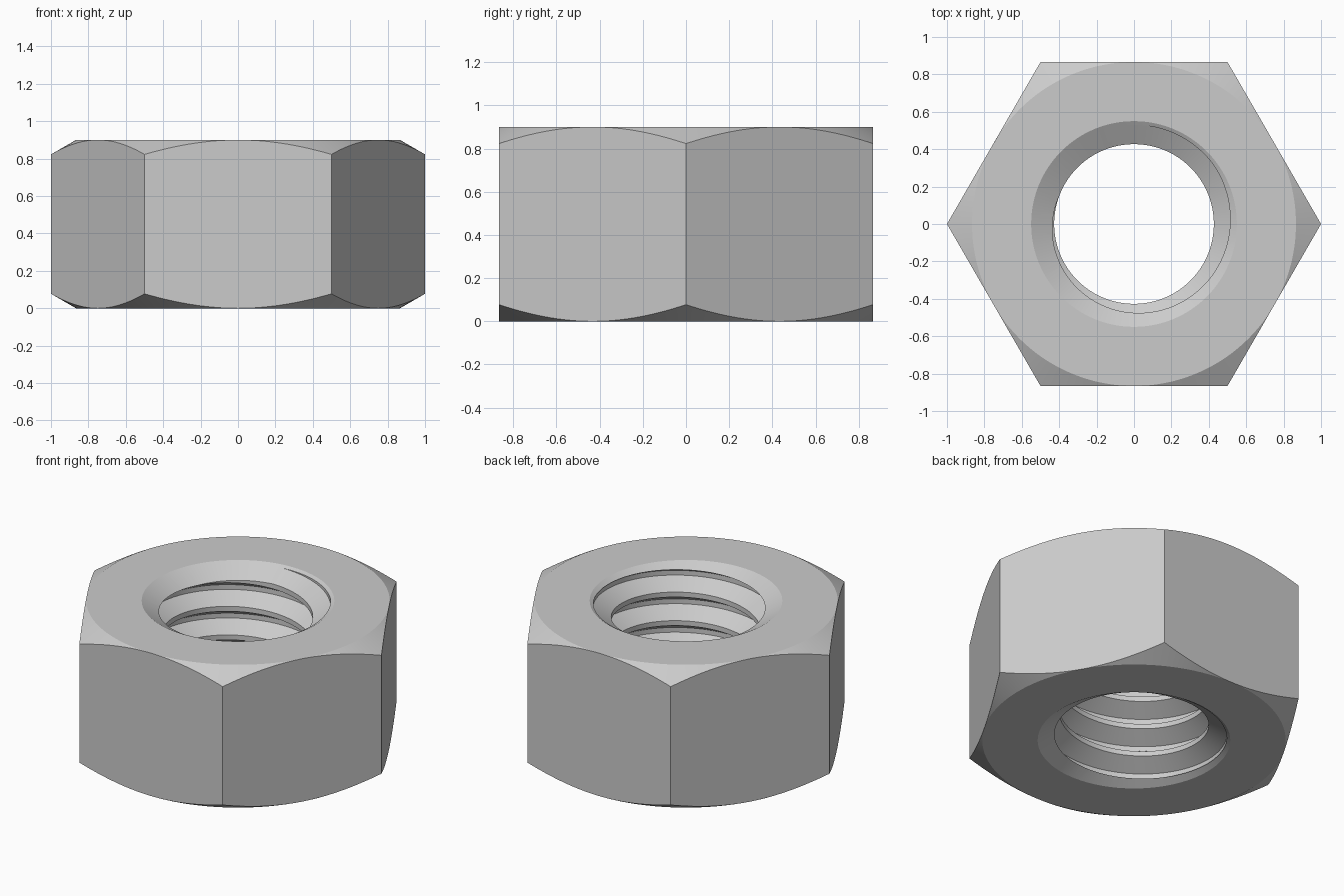
import bpy, bmesh, math

if "Cube" in bpy.data.objects:
    bpy.data.objects.remove(bpy.data.objects["Cube"])

H, MINOR, MAJOR, RIM = 0.9, 0.427, 0.53, 0.55
PITCH, N = 0.18, 96
SLOPE = math.tan(math.radians(30))


def finish(name, bm):
    bmesh.ops.recalc_face_normals(bm, faces=bm.faces)
    mesh = bpy.data.meshes.new(name)
    bm.to_mesh(mesh)
    bm.free()
    ob = bpy.data.objects.new(name, mesh)
    bpy.context.collection.objects.link(ob)
    return ob


def lathe(name, profile, n=N):
    """Closed solid of revolution; first and last rings are capped."""
    bm = bmesh.new()
    rings = [[bm.verts.new((r * math.cos(2 * math.pi * i / n),
                            r * math.sin(2 * math.pi * i / n), z))
              for i in range(n)] for r, z in profile]
    for a, b in zip(rings, rings[1:]):
        for i in range(n):
            j = (i + 1) % n
            bm.faces.new((a[i], a[j], b[j], b[i]))
    bm.faces.new(rings[0])
    bm.faces.new(rings[-1])
    return finish(name, bm)


def helix_tap(name):
    """Solid tap: stacked helical profile rows, closed by end caps."""
    bm = bmesh.new()
    flank = (MAJOR - MINOR) * SLOPE
    root = 0.03
    profile = [(MAJOR, 0), (MAJOR, root), (MINOR, root + flank), (MINOR, PITCH - flank)]
    turns = 8
    rows = []
    for k in range(turns):
        for r, dz in profile:
            rows.append((r, dz + k * PITCH - 0.24 - PITCH))
    # one extra seam column, one pitch higher, shares vertices with the next turn
    grid = [[bm.verts.new((r * math.cos(2 * math.pi * i / N),
                           r * math.sin(2 * math.pi * i / N),
                           z + PITCH * i / N)) for i in range(N)] for r, z in rows]
    P = len(profile)
    for a in range(len(rows) - 1):
        for i in range(N - 1):
            bm.faces.new((grid[a][i], grid[a][i + 1], grid[a + 1][i + 1], grid[a + 1][i]))
        if a + 1 + P < len(rows):
            bm.faces.new((grid[a][N - 1], grid[a + P][0], grid[a + 1 + P][0], grid[a + 1][N - 1]))
    # caps: fan each open boundary loop to a centre point
    edges = [e for e in bm.edges if e.is_boundary]
    low = bm.verts.new((0, 0, -0.6))
    high = bm.verts.new((0, 0, 1.5))
    for e in edges:
        mid = (e.verts[0].co.z + e.verts[1].co.z) / 2
        bm.faces.new((e.verts[0], e.verts[1], low if mid < H / 2 else high))
    return finish(name, bm)


def boolean(ob, cutter, op):
    m = ob.modifiers.new(cutter.name, 'BOOLEAN')
    m.operation, m.object, m.solver = op, cutter, 'EXACT'
    cutter.hide_render = True
    bpy.context.view_layer.objects.active = ob
    bpy.ops.object.modifier_apply(modifier=m.name)
    bpy.data.objects.remove(cutter)


# hexagonal body
nut = lathe("hex_nut", [(1, 0), (1, H)], 6)

# rounded corner chamfers, top and bottom
flat = math.sqrt(3) / 2
drop = (1.2 - flat) * SLOPE
boolean(nut, lathe("corner_chamfer", [(flat, 0), (1.2, drop), (1.2, H - drop), (flat, H)], 192),
        'INTERSECT')

# threaded hole
boolean(nut, helix_tap("thread_tap"), 'DIFFERENCE')

# countersinks at both ends
depth = (RIM - MINOR + 0.01) * SLOPE
out = 0.1
for name, z, s in (("top_countersink", H, 1), ("bottom_countersink", 0, -1)):
    boolean(nut, lathe(name, [(RIM - 0.133, z - s * depth),
                              (RIM + out, z + s * out * SLOPE)]), 'DIFFERENCE')

# smooth bore, crisp edges
bpy.ops.object.select_all(action='DESELECT')
nut.select_set(True)
bpy.context.view_layer.objects.active = nut
bpy.ops.object.shade_smooth_by_angle(angle=math.radians(20))
